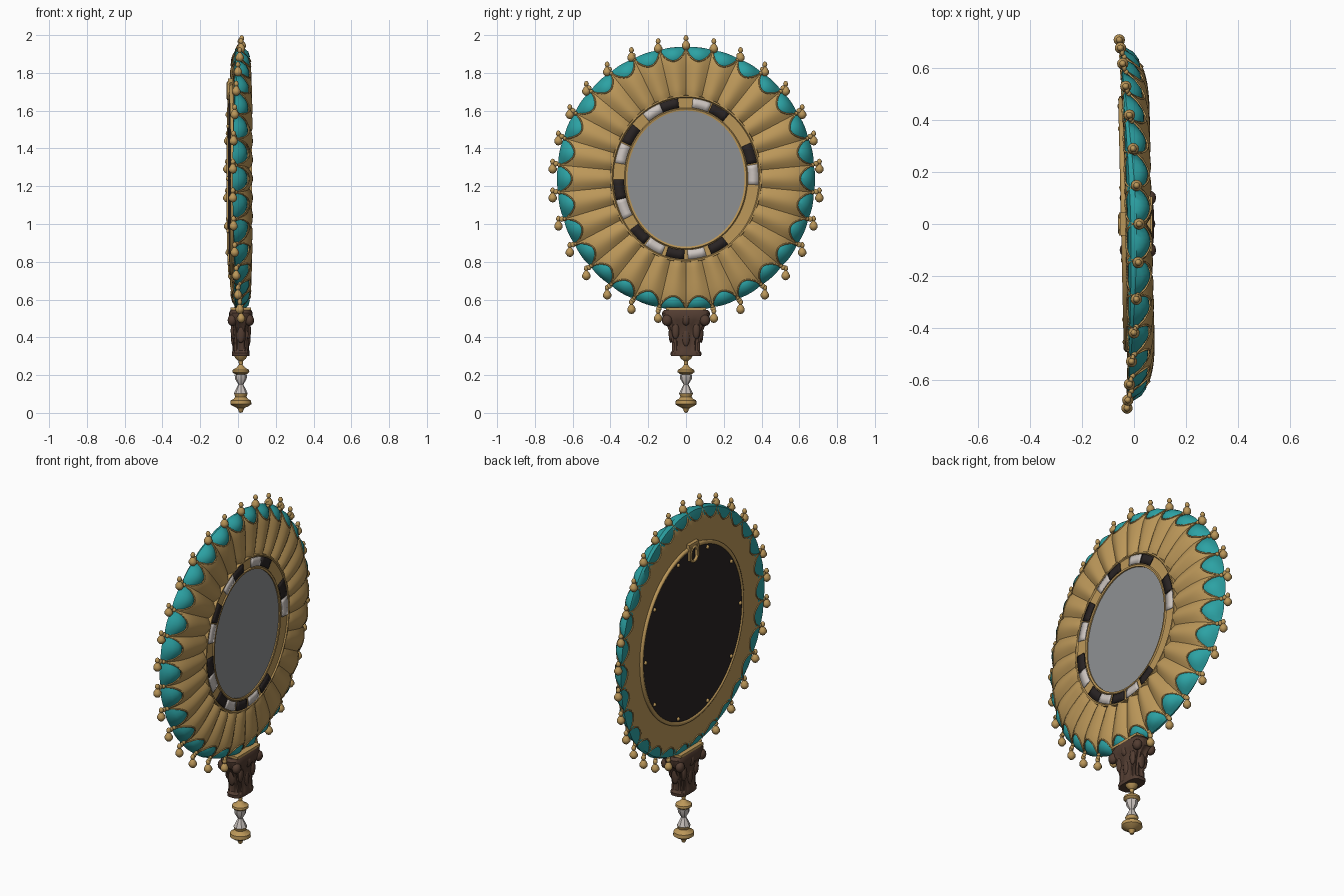
import bpy, bmesh
from math import sin, cos, pi, radians
from mathutils import Vector

if "Cube" in bpy.data.objects:
    bpy.data.objects.remove(bpy.data.objects["Cube"])


def material(name, rgb):
    m = bpy.data.materials.new(name)
    m.use_nodes = True
    m.diffuse_color = (*rgb, 1)
    m.node_tree.nodes["Principled BSDF"].inputs["Base Color"].default_value = (*rgb, 1)
    return m


GOLD = material("antique gold", (0.50, 0.31, 0.10))
TEAL = material("teal enamel", (0.025, 0.36, 0.37))
GLASS = material("mirror grey", (0.27, 0.28, 0.29))
DARK = material("dark ebony", (0.022, 0.017, 0.017))
WHITE = material("pearl white", (0.60, 0.55, 0.52))
WOOD = material("carved brown", (0.085, 0.046, 0.031))

N = 30            # petals round the fan
CZ = 1.24         # centre height
RY, RZ = 0.68, 0.695


def oval(a, ry, rz, x):
    """Point on an upright oval facing +x, turned very slightly."""
    y = ry * sin(a)
    return Vector((x - 0.022 * y, y, CZ + rz * cos(a)))


def rim(a, r, x):
    """Oval from the inner frame shape to the outer rim, whose sides bend back."""
    t = (1 - r) / 0.4
    droop = 0.052 * abs(sin(a)) ** 1.6 * max(0, 1 - t) ** 3
    share = 0.3 + 0.7 * min(1, max(0, (x + 0.03) / 0.04))
    return oval(a, RY * r - 0.005 * t, RZ * r + 0.025 * t, x - droop * share)


def finish(name, bm, mat, face_x=0, angle=40):
    bmesh.ops.remove_doubles(bm, verts=bm.verts, dist=1e-5)
    bmesh.ops.recalc_face_normals(bm, faces=bm.faces)
    if face_x and sum(f.normal.x * f.calc_area() for f in bm.faces) * face_x < 0:
        bmesh.ops.reverse_faces(bm, faces=bm.faces)
    me = bpy.data.meshes.new(name)
    bm.to_mesh(me)
    bm.free()
    me.materials.append(mat)
    ob = bpy.data.objects.new(name, me)
    bpy.context.collection.objects.link(ob)
    bpy.ops.object.select_all(action="DESELECT")
    ob.select_set(True)
    bpy.context.view_layer.objects.active = ob
    bpy.ops.object.shade_smooth_by_angle(angle=radians(angle))
    return ob


def grid(bm, nu, nv, fn):
    """Sheet of quads from fn(u, v), both 0..1."""
    rows = [[bm.verts.new(fn(i / nu, j / nv)) for j in range(nv + 1)] for i in range(nu + 1)]
    for a, b in zip(rows, rows[1:]):
        for j in range(nv):
            bm.faces.new((a[j], b[j], b[j + 1], a[j + 1]))


def sheet(name, nu, nv, fn, mat, face_x=0, angle=40):
    bm = bmesh.new()
    grid(bm, nu, nv, fn)
    return finish(name, bm, mat, face_x, angle)


def lathe(bm, profile, centre, seg=16):
    """Turn (radius, height) pairs about a vertical axis."""
    n = len(profile) - 1

    def fn(u, v):
        r, h = profile[round(v * n)]
        return Vector(centre) + Vector((r * cos(2 * pi * u), r * sin(2 * pi * u), h))
    grid(bm, seg, n, fn)


def ball(bm, centre, size):
    made = bmesh.ops.create_uvsphere(bm, u_segments=12, v_segments=8, radius=1)["verts"]
    for v in made:
        v.co = Vector(centre) + Vector([c * s for c, s in zip(v.co, size)])


def block(bm, centre, size):
    for v in bmesh.ops.create_cube(bm, size=1)["verts"]:
        v.co = Vector(centre) + Vector([c * s for c, s in zip(v.co, size)])


def tube(name, points, radius, mat):
    cu = bpy.data.curves.new(name, "CURVE")
    cu.dimensions = "3D"
    cu.bevel_depth = radius
    cu.bevel_resolution = 1
    sp = cu.splines.new("POLY")
    sp.points.add(len(points) - 1)
    for p, co in zip(sp.points, points):
        p.co = (*co, 1)
    sp.use_cyclic_u = True
    cu.materials.append(mat)
    bpy.context.collection.objects.link(bpy.data.objects.new(name, cu))


def along(table, r):
    for (a, xa), (b, xb) in zip(table, table[1:]):
        if r <= b:
            return xa + (xb - xa) * max(0, r - a) / (b - a)
    return table[-1][1]


# Gold fan of rounded petals: creases run out to points, petals stop at deep scallops
CREASE = [(0.59, 0.044), (0.63, 0.049), (0.80, 0.048), (0.88, 0.046), (0.95, 0.038), (1.0, 0.02)]
BACK = [(0.63, -0.034), (0.92, -0.03), (1.0, -0.002)]


def wave(u):
    return sin(pi * ((u * N) % 1.0)) if abs(u * N - round(u * N)) > 1e-6 else 0.0


def fan(u, v):
    w = wave(u)
    r = 0.59 + v * (0.41 - 0.11 * w ** 0.6)
    return rim(2 * pi * u, r, along(CREASE, r) + 0.021 * w)


def back(u, v):
    r = 0.63 + v * (0.37 - 0.1 * wave(u) ** 0.6)
    return rim(2 * pi * u, r, along(BACK, r))


sheet("petal_fan", N * 10, 10, fan, GOLD, 1, 30)
sheet("back_plate", N * 10, 6, back, GOLD, -1)
for name, fn in (("front_scallop_trim", fan), ("back_scallop_trim", back)):
    tube(name, [fn(i / (N * 10), 1) for i in range(N * 10)], 0.004, GOLD)

# Teal rim, each section swelling forward between the scallops
RIM = [(0.84, 0.03), (0.89, 0.058), (0.93, 0.062), (0.965, 0.054), (0.99, 0.034), (1.0, 0.01),
       (0.985, -0.012), (0.93, -0.024), (0.84, -0.026)]


def teal(u, v):
    r, x = RIM[round(v * (len(RIM) - 1))]
    w = wave(u)
    return rim(2 * pi * u, r + 0.006 * w * (r > 0.95), x - 0.028 * (1 - w) * (x > 0.02))


sheet("teal_rim", N * 8, len(RIM) - 1, teal, TEAL)

# Oval frame, mirror and inlaid tiles
FRAME = [(0, 0.045), (0, 0.060), (0.12, 0.062), (0.18, 0.056), (0.82, 0.058),
         (0.88, 0.065), (0.97, 0.065), (1, 0.042)]


def frame_point(a, t, x):
    return oval(a, 0.31 + 0.092 * t, 0.36 + 0.083 * t, x)


sheet("mirror_frame", 96, len(FRAME) - 1,
      lambda u, v: frame_point(2 * pi * u, *FRAME[round(v * (len(FRAME) - 1))]), GOLD, 1)
sheet("mirror_glass", 64, 6, lambda u, v: oval(2 * pi * u, 0.312 * v, 0.362 * v, 0.053), GLASS, 1)

TILES = {"dark": (DARK, (29, 71, 152, 189, 223, 262, 305, 346)),
         "pearl": (WHITE, (13, 87, 171, 207, 247, 289, 331))}
for label, (mat, angles) in TILES.items():
    bm = bmesh.new()
    for deg in angles:
        grid(bm, 5, 1, lambda u, v: frame_point(radians(deg - 7.5 + 15 * u), 0.2 + 0.6 * v, 0.064))
    tiles = finish(label + "_frame_tiles", bm, mat, 1)
    thick = tiles.modifiers.new("thickness", "SOLIDIFY")
    thick.thickness = 0.006

# Back panel, its moulding, studs and hanging loop
sheet("back_panel", 64, 4, lambda u, v: oval(2 * pi * u, 0.475 * v, 0.495 * v, -0.043), DARK, -1)
tube("back_moulding", [oval(2 * pi * i / 96, 0.48, 0.5, -0.038) for i in range(96)], 0.012, GOLD)
bm = bmesh.new()
for i in range(10):
    ball(bm, oval(2 * pi * (i + 0.5) / 10, 0.452, 0.472, -0.045), (0.009, 0.011, 0.011))
finish("back_studs", bm, GOLD)
bm = bmesh.new()
block(bm, (-0.043, 0, CZ + 0.515), (0.02, 0.09, 0.03))
for y in (-0.034, 0.034):
    block(bm, (-0.047, y, CZ + 0.475), (0.02, 0.022, 0.075))
finish("hanger_plate", bm, GOLD)
tube("hanger_loop", [(-0.052, 0.034 * sin(pi * i / 8), CZ + 0.465 + 0.042 * cos(pi * i / 8))
                     for i in range(16)], 0.009, GOLD)

# Upright drops round the rim, one per crease except at the handle
DROP = [(0, -0.035), (0.012, -0.031), (0.022, -0.018), (0.022, -0.006), (0.014, 0.008),
        (0.007, 0.016), (0.012, 0.022), (0.013, 0.03), (0.008, 0.041), (0, 0.045)]
bm = bmesh.new()
for i in range(N):
    if i == N // 2:
        continue
    a = 2 * pi * i / N
    tip = rim(a, 0.99, 0.02)
    c = Vector((tip.x - 0.014 * abs(sin(a)), 0.71 * sin(a), CZ - 0.015 + 0.73 * cos(a)))
    lathe(bm, DROP, c, 12)
    ball(bm, tip, (0.011, 0.011, 0.011))
    ball(bm, (tip + c + Vector((0, 0, 0.025))) / 2, (0.009, 0.014, 0.014))
finish("rim_drops", bm, GOLD)

# Carved handle capital: (height, half width y, half width x)
AX = 0.015
CAPITAL = [(0.30, 0, 0), (0.30, 0.08, 0.046), (0.318, 0.082, 0.047), (0.33, 0.07, 0.042),
           (0.37, 0.07, 0.04), (0.42, 0.08, 0.044), (0.47, 0.10, 0.05), (0.49, 0.122, 0.06),
           (0.53, 0.128, 0.062), (0.545, 0.115, 0.055), (0.545, 0, 0)]


def capital(u, v):
    k = round(v * (len(CAPITAL) - 1))
    z, hy, hx = CAPITAL[k]
    a = 2 * pi * u
    sq = lambda t: (abs(t) ** 0.6) * (1 if t > 0 else -1)
    flute = 1 + (0.06 * cos(14 * a) if 2 < k < 7 else 0)
    return Vector((AX + hx * sq(cos(a)) * flute, hy * sq(sin(a)) * flute, z))


sheet("handle_capital", 84, len(CAPITAL) - 1, capital, WOOD)
bm = bmesh.new()
for sx in (-1, 1):
    for sy in (-1, 1):
        ball(bm, (AX + sx * 0.046, sy * 0.1, 0.49), (0.024, 0.028, 0.03))
        ball(bm, (AX + sx * 0.04, sy * 0.055, 0.435), (0.014, 0.02, 0.045))
    ball(bm, (AX + sx * 0.045, 0, 0.495), (0.022, 0.024, 0.034))
    ball(bm, (AX + sx * 0.04, 0, 0.40), (0.012, 0.02, 0.05))
for sy in (-1, 1):
    ball(bm, (AX, sy * 0.08, 0.42), (0.022, 0.012, 0.05))
finish("capital_leaves", bm, WOOD)
bm = bmesh.new()
block(bm, (AX, 0, 0.552), (0.11, 0.21, 0.014))
finish("capital_top_plate", bm, GOLD)

# Turned finial with a crystal waist
PARTS = {
    "finial_collar": (GOLD, [(0, 0.305), (0.035, 0.302), (0.028, 0.288), (0.012, 0.275), (0.01, 0.255),
                             (0.022, 0.24), (0.043, 0.228), (0.045, 0.216), (0.032, 0.205), (0, 0.203)]),
    "finial_crystal": (WHITE, [(0, 0.206), (0.033, 0.204), (0.031, 0.18), (0.013, 0.15),
                               (0.024, 0.13), (0.037, 0.102), (0, 0.1)]),
    "finial_base": (GOLD, [(0, 0.104), (0.036, 0.102), (0.03, 0.085), (0.038, 0.074), (0.054, 0.066),
                           (0.056, 0.046), (0.042, 0.036), (0.02, 0.026), (0.013, 0.014), (0.01, 0.004), (0, 0)]),
}
for name, (mat, profile) in PARTS.items():
    bm = bmesh.new()
    lathe(bm, profile, (AX, 0, 0), 8 if mat is WHITE else 24)
    finish(name, bm, mat, angle=30)
